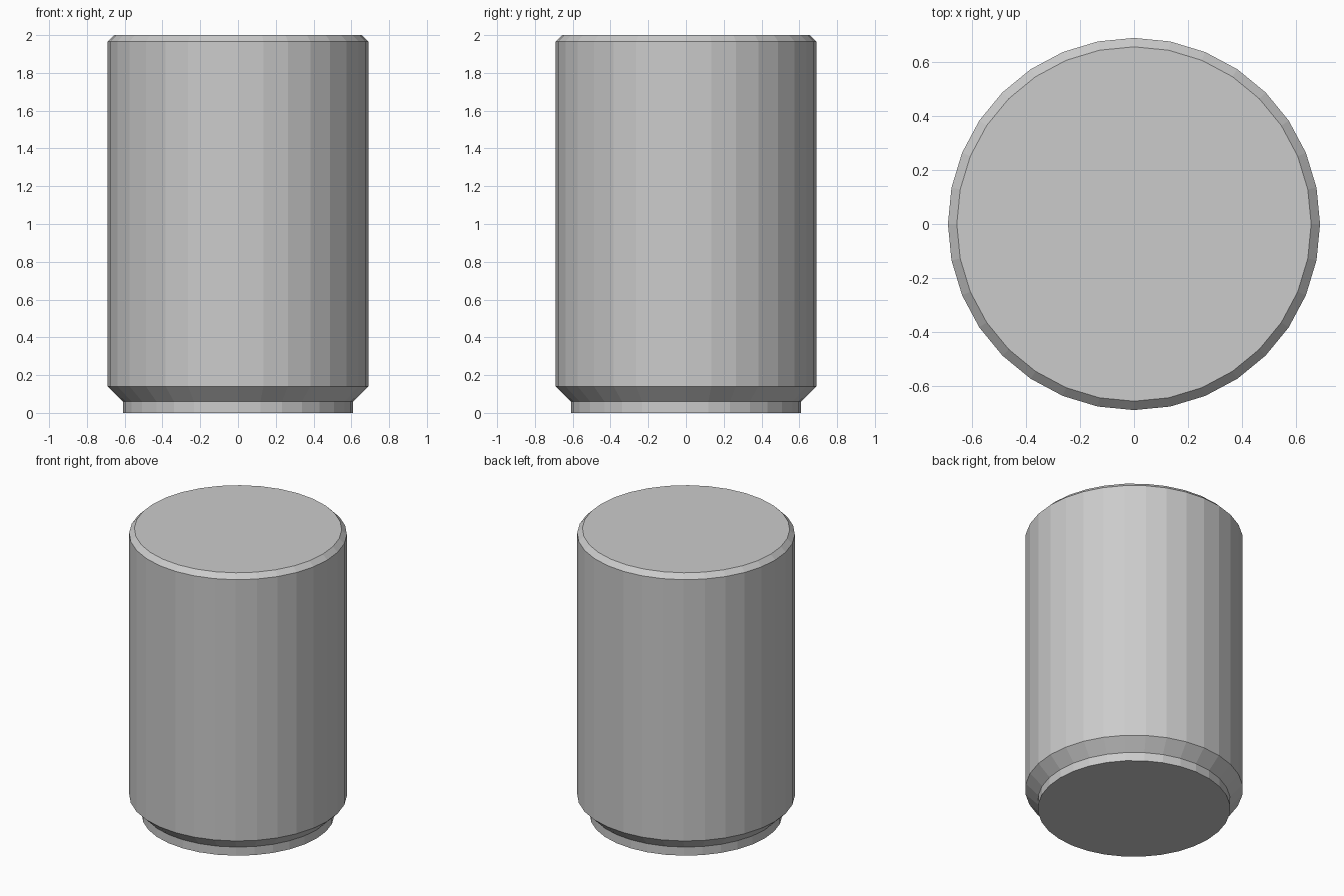
import bpy, bmesh
from math import cos, sin, tau

if "Cube" in bpy.data.objects:
    bpy.data.objects.remove(bpy.data.objects["Cube"])

SIDES = 32
# profile from the foot up: (radius, height)
PROFILE = [(0.61, 0.0), (0.61, 0.06), (0.69, 0.14), (0.69, 1.967), (0.657, 2.0)]

bm = bmesh.new()
rings = [[bm.verts.new((r * cos(tau * i / SIDES), r * sin(tau * i / SIDES), z))
          for i in range(SIDES)] for r, z in PROFILE]

# side walls and bevels
for low, high in zip(rings, rings[1:]):
    for i in range(SIDES):
        j = (i + 1) % SIDES
        bm.faces.new((low[i], low[j], high[j], high[i]))

# flat caps
bm.faces.new(rings[0][::-1])
bm.faces.new(rings[-1])

mesh = bpy.data.meshes.new("canister_body")
bm.to_mesh(mesh)
bm.free()
bpy.context.collection.objects.link(bpy.data.objects.new("canister_body", mesh))
